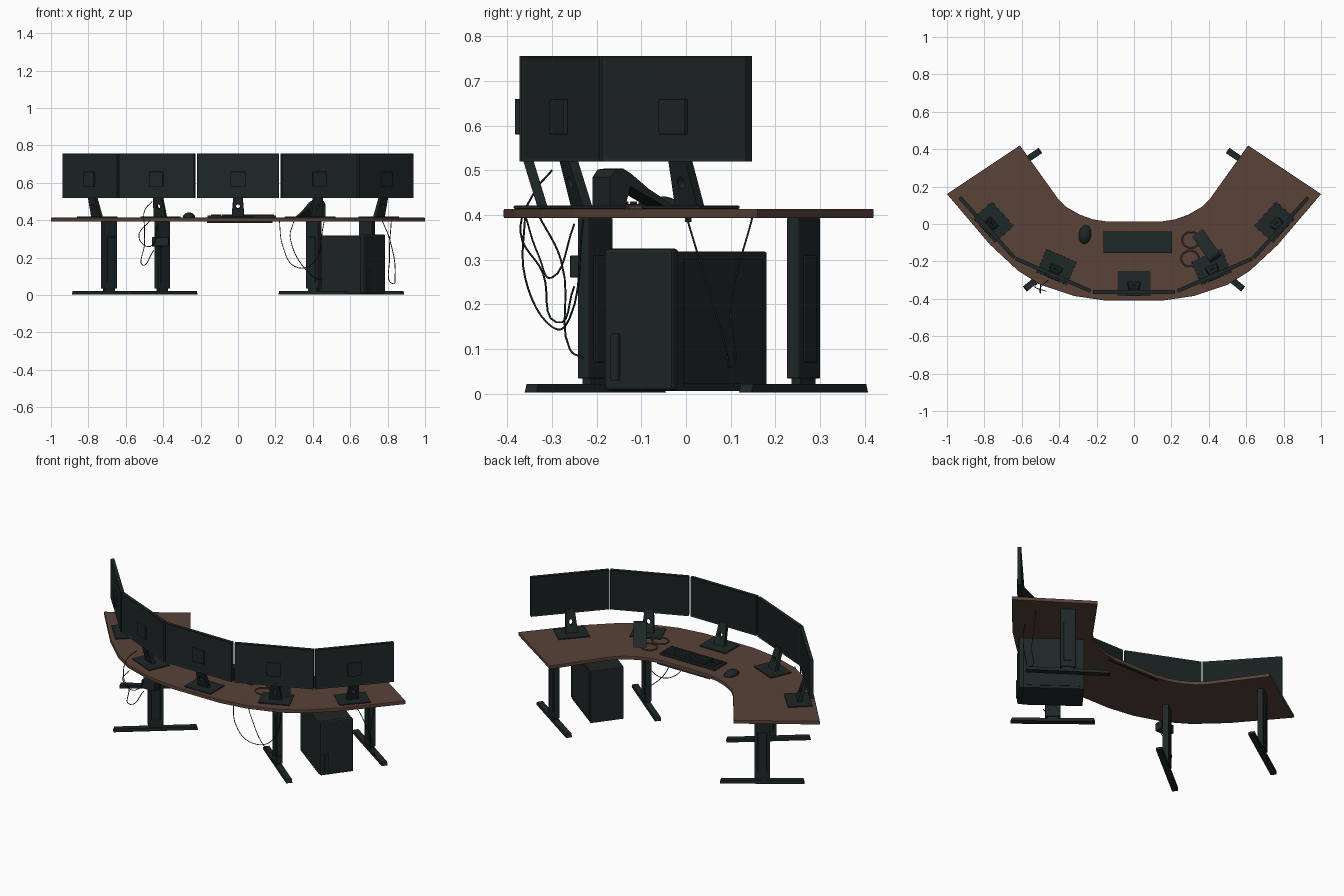
import bpy, bmesh, math
from mathutils import Matrix, Vector

if "Cube" in bpy.data.objects:
    bpy.data.objects.remove(bpy.data.objects["Cube"])


def material(name, color):
    m = bpy.data.materials.new(name)
    m.use_nodes = True
    m.diffuse_color = (*color, 1)
    bsdf = m.node_tree.nodes["Principled BSDF"]
    bsdf.inputs["Base Color"].default_value = (*color, 1)
    bsdf.inputs["Roughness"].default_value = 0.6
    return m


BLACK = material("charcoal plastic", (0.013, 0.02, 0.02))
SCREEN = material("dark screen glass", (0.009, 0.014, 0.014))
WOOD = material("brown wood", (0.1, 0.055, 0.038))


def place(x, y, yaw=0, z=0):
    return Matrix.Translation((x, y, z)) @ Matrix.Rotation(yaw, 4, 'Z')


def add(name, mesh, mat, matrix=Matrix(), smooth=False):
    mesh.materials.clear()
    mesh.materials.append(mat)
    ob = bpy.data.objects.new(name, mesh)
    bpy.context.scene.collection.objects.link(ob)
    ob.matrix_world = matrix
    for p in mesh.polygons:
        p.use_smooth = smooth
    return ob


def box(name, size, center, mat, matrix=Matrix(), bevel=0.0, taper=1.0):
    bm = bmesh.new()
    bmesh.ops.create_cube(bm, size=1)
    for v in bm.verts:
        if v.co.z > 0:
            v.co.x *= taper
        v.co = Vector(a * b for a, b in zip(v.co, size)) + Vector(center)
    if bevel:
        bmesh.ops.bevel(bm, geom=bm.edges[:], offset=bevel, segments=2, affect='EDGES', profile=0.5)
    mesh = bpy.data.meshes.new(name)
    bm.to_mesh(mesh)
    bm.free()
    return add(name, mesh, mat, matrix)


def from_curve(name, cu, mat, matrix=Matrix(), smooth=False):
    ob = bpy.data.objects.new(name, cu)
    mesh = bpy.data.meshes.new_from_object(ob)
    bpy.data.objects.remove(ob)
    return add(name, mesh, mat, matrix, smooth)


def plate(name, loops, thick, mat, matrix, bevel=0.0):
    # Flat filled outline; extra loops become holes
    cu = bpy.data.curves.new(name, 'CURVE')
    cu.dimensions, cu.fill_mode = '2D', 'BOTH'
    cu.extrude, cu.bevel_depth, cu.bevel_resolution = thick / 2 - bevel, bevel, 1
    cu.offset = -bevel
    for loop in loops:
        sp = cu.splines.new('POLY')
        sp.points.add(len(loop) - 1)
        for p, (x, y) in zip(sp.points, loop):
            p.co = (x, y, 0, 1)
        sp.use_cyclic_u = True
    return from_curve(name, cu, mat, matrix)


def cable(name, pts, mat=BLACK, radius=0.0022, cyclic=False):
    cu = bpy.data.curves.new(name, 'CURVE')
    cu.dimensions = '3D'
    cu.bevel_depth, cu.bevel_resolution, cu.resolution_u = radius, 1, 6
    sp = cu.splines.new('BEZIER')
    sp.bezier_points.add(len(pts) - 1)
    for p, co in zip(sp.bezier_points, pts):
        p.co = co
        p.handle_left_type = p.handle_right_type = 'AUTO'
    sp.use_cyclic_u = cyclic
    return from_curve(name, cu, mat, smooth=True)


# Curved desk top
outer = [(0.16, -0.408), (0.32, -0.385), (0.5, -0.325), (0.62, -0.25), (0.77, -0.11), (1, 0.16)]
inner = [(0.61, 0.42), (0.41, 0.14), (0.36, 0.09), (0.29, 0.05), (0.22, 0.025), (0.15, 0.014)]
half = outer + inner
outline = half + [(-x, y) for x, y in reversed(half)]
plate("desk_top", [outline], 0.021, WOOD, place(0, 0, 0, 0.4035), 0.003)
box("under_desk_bar", (0.35, 0.015, 0.009), (0.01, 0.005, 0.389), BLACK)


# Monitors in an arc, each on a leaning neck with a cable hole
def monitor(tag, x, y, yaw):
    M = place(x, y, yaw)
    panel = box(tag + "_monitor", (0.436, 0.02, 0.236), (0, 0, 0.638), BLACK, M)
    panel.data.materials.append(SCREEN)
    bm = bmesh.new()
    bm.from_mesh(panel.data)
    bm.normal_update()
    faces = [f for f in bm.faces if abs(f.normal.y) > 0.9]
    bmesh.ops.inset_individual(bm, faces=faces, thickness=0.009, depth=-0.002)
    for f in faces:
        f.material_index = 1 if f.normal.y > 0 else 0
    bm.to_mesh(panel.data)
    bm.free()
    box(tag + "_monitor_base", (0.175, 0.135, 0.007), (0, 0.045, 0.4175), BLACK, M, 0.002)
    ring = [i * math.tau / 16 for i in range(16)]
    hole = [(0.011 * math.cos(a), 0.014 * math.sin(a) - 0.005) for a in ring]
    frame = [(-0.034, -0.065), (0.034, -0.065), (0.024, 0.065), (-0.024, 0.065)]
    lean = Matrix.Translation((0, 0.023, 0.48)) @ Matrix.Rotation(math.radians(107), 4, 'X')
    plate(tag + "_monitor_neck", [frame, hole], 0.022, BLACK, M @ lean)
    box(tag + "_monitor_mount", (0.08, 0.012, 0.08), (0, -0.014, 0.62), BLACK, M, 0.003)


# Desk legs: long foot, wide column, top plate
def leg(tag, x, y, yaw):
    M = place(x, y, yaw)
    box(tag + "_foot", (0.46, 0.034, 0.019), (0, 0, 0.0125), BLACK, M, taper=0.97)
    box(tag + "_foot_joint", (0.06, 0.025, 0.02), (0, 0, 0.03), BLACK, M)
    box(tag + "_column", (0.085, 0.034, 0.36), (0, 0, 0.214), BLACK, M, 0.003)
    box(tag + "_column_rail", (0.05, 0.042, 0.24), (0, 0, 0.19), BLACK, M, 0.003)


monitor("centre", 0, -0.363, 0)
for s, side in ((1, "left"), (-1, "right")):
    monitor(side + "_inner", s * 0.432, -0.272, s * math.radians(23.4))
    monitor(side + "_outer", s * 0.785, -0.02, s * math.radians(47.8))
    leg(side + "_front", s * 0.405, -0.203, -s * math.radians(39))
    leg(side + "_rear", s * 0.69, 0.263, -s * math.radians(34.5))
box("control_box", (0.09, 0.05, 0.05), (-0.415, -0.235, 0.285), BLACK, bevel=0.004)

# Computer tower, front panel on its local -y side
T = place(0.588, 0, math.radians(53))
box("tower_case", (0.19, 0.33, 0.312), (0, 0.01, 0.162), BLACK, T, 0.003)
box("tower_front_panel", (0.19, 0.03, 0.318), (0, -0.165, 0.166), BLACK, T, 0.008)
box("tower_front_handle", (0.022, 0.012, 0.105), (-0.06, -0.182, 0.082), BLACK, T, 0.003)
box("tower_side_panel", (0.006, 0.29, 0.28), (0.095, 0.01, 0.162), BLACK, T)

# Keyboard with key blocks
box("keyboard", (0.366, 0.115, 0.012), (0.02, -0.098, 0.419), BLACK, bevel=0.003)
for name, x, w in (("main_keys", 0.075, 0.235), ("arrow_keys", -0.06, 0.05), ("number_keys", -0.118, 0.055)):
    for row in range(5):
        box(name, (w, 0.015, 0.006), (x, -0.062 - row * 0.0185, 0.427), BLACK)

# Mouse
bm = bmesh.new()
bmesh.ops.create_uvsphere(bm, u_segments=20, v_segments=12, radius=1)
for v in bm.verts:
    v.co = (v.co.x * 0.033, v.co.y * 0.05, max(v.co.z, 0) * 0.028)
mouse_mesh = bpy.data.meshes.new("mouse")
bm.to_mesh(mouse_mesh)
bm.free()
add("mouse", mouse_mesh, BLACK, place(-0.262, -0.057, -0.15, 0.414), True)

# Sloped headset with rounded top and coiled lead
H = place(0.39, -0.12, math.radians(35), 0.414)
profile = [(-0.085, 0), (-0.045, 0), (-0.03, 0.05), (0.075, 0), (0.09, 0.006), (0.02, 0.045),
           (-0.03, 0.08), (-0.05, 0.09), (-0.07, 0.088), (-0.085, 0.07)]
upright = Matrix(((0, 0, 1, 0), (1, 0, 0, 0), (0, 1, 0, 0), (0, 0, 0, 1)))
plate("headset_stand", [profile], 0.07, BLACK, H @ upright)
for cx, cy in ((0.305, -0.085), (0.3, -0.185)):
    pts = [(cx + 0.047 * math.cos(a), cy + 0.042 * math.sin(a), 0.417)
           for a in (i * math.tau / 8 for i in range(8))]
    cable("headset_lead", pts, WOOD, 0.004, True)

# Hanging cables
cable("cable_front_right", [(-0.46, -0.3, 0.5), (-0.5, -0.34, 0.45), (-0.5, -0.37, 0.36),
                            (-0.5, -0.32, 0.27), (-0.51, -0.29, 0.16), (-0.45, -0.25, 0.24)])
cable("cable_front_right", [(-0.47, -0.36, 0.4), (-0.53, -0.33, 0.31), (-0.47, -0.3, 0.26), (-0.43, -0.25, 0.38)])
cable("cable_front_left", [(0.22, -0.36, 0.41), (0.24, -0.36, 0.26), (0.31, -0.3, 0.15),
                           (0.4, -0.26, 0.17), (0.46, -0.23, 0.39)])
cable("cable_front_left", [(0.3, -0.33, 0.4), (0.28, -0.28, 0.3), (0.4, -0.26, 0.1), (0.45, -0.23, 0.08)])
cable("cable_outer_left", [(0.77, 0, 0.4), (0.81, 0.03, 0.3), (0.84, 0.09, 0.1), (0.83, 0.1, 0.06),
                           (0.81, 0.1, 0.2), (0.82, 0.15, 0.4)])
